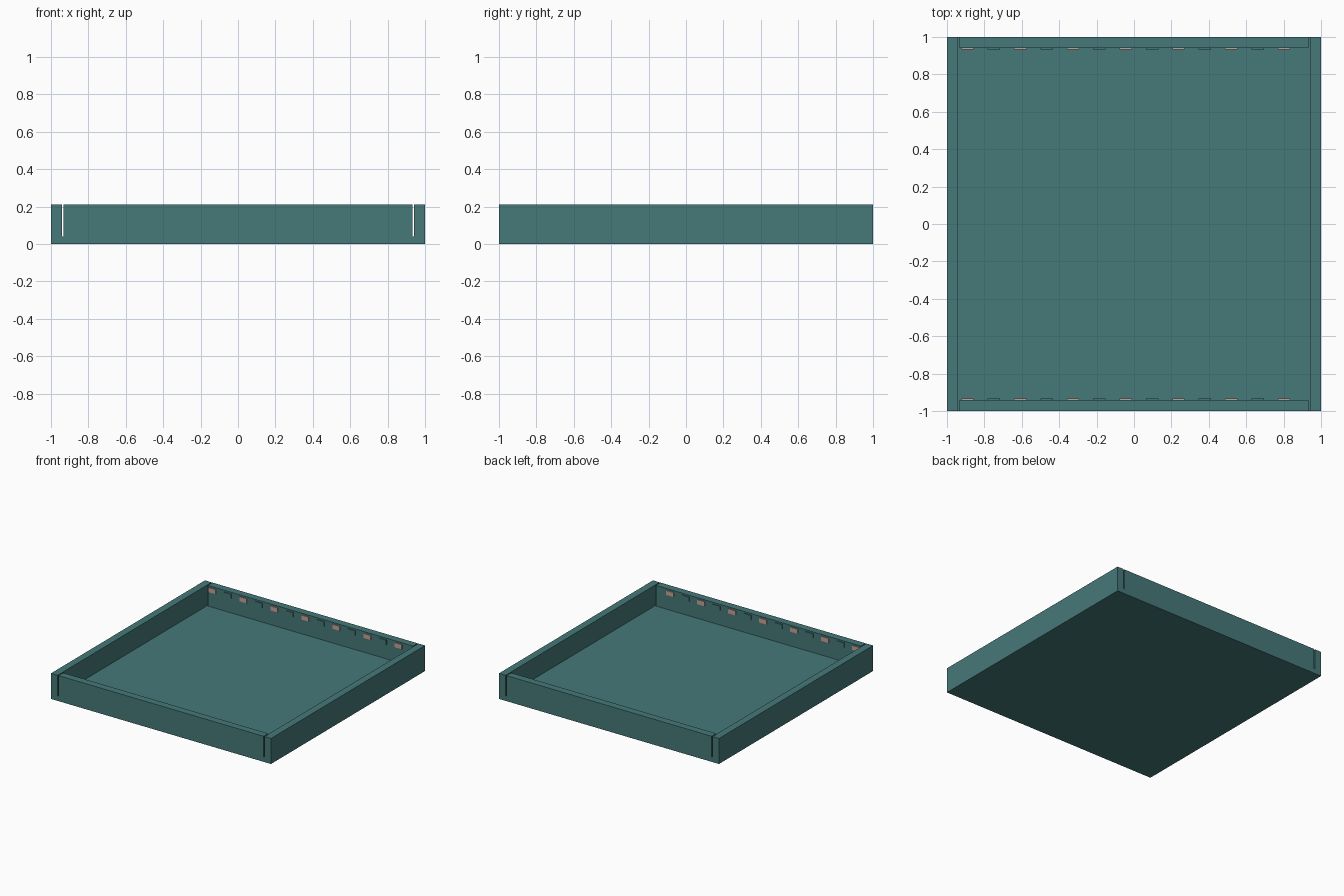
import bpy, bmesh

if "Cube" in bpy.data.objects:
    bpy.data.objects.remove(bpy.data.objects["Cube"])


def material(name, rgb):
    m = bpy.data.materials.new(name)
    m.diffuse_color = (*rgb, 1)
    m.use_nodes = True
    m.node_tree.nodes["Principled BSDF"].inputs["Base Color"].default_value = m.diffuse_color
    return m


teal = material("teal", (0.062, 0.19, 0.19))
blush = material("pale blush", (0.55, 0.37, 0.32))


def make_object(name, bm, mat):
    bmesh.ops.recalc_face_normals(bm, faces=bm.faces)
    me = bpy.data.meshes.new(name)
    bm.to_mesh(me)
    bm.free()
    me.materials.append(mat)
    ob = bpy.data.objects.new(name, me)
    bpy.context.collection.objects.link(ob)
    return ob


def box(name, lo, hi, mat):
    bm = bmesh.new()
    bmesh.ops.create_cube(bm, size=1)
    for v in bm.verts:
        v.co = [(lo[i] + hi[i]) / 2 + v.co[i] * (hi[i] - lo[i]) for i in range(3)]
    return make_object(name, bm, mat)


H, FLOOR, WALL = 0.21, 0.04, 0.94

# tray body: channel profile (floor plus two side walls) extruded along y
profile = [(-1, 0), (1, 0), (1, H), (WALL, H), (WALL, FLOOR),
           (-WALL, FLOOR), (-WALL, H), (-1, H)]
bm = bmesh.new()
face = bm.faces.new([bm.verts.new((x, -1, z)) for x, z in profile])
ext = bmesh.ops.extrude_face_region(bm, geom=[face])
for g in ext["geom"]:
    if isinstance(g, bmesh.types.BMVert):
        g.co.y = 1
make_object("tray_body", bm, teal)

# front and back walls, separated from the sides by narrow slits
for label, s in (("front", -1), ("back", 1)):
    y0, y1 = sorted((s * WALL, s * 1.0))
    box(label + "_wall", (-0.932, y0, FLOOR), (0.932, y1, H), teal)
    # thin tabs along the inner face, alternating in colour
    ya, yb = sorted((s * WALL, s * (WALL - 0.007)))
    for i in range(13):
        x = -0.89 + 0.141 * i
        box(f"{label}_tab_{i}", (x - 0.033, ya, 0.16), (x + 0.033, yb, 0.197),
            teal if i % 2 else blush)
